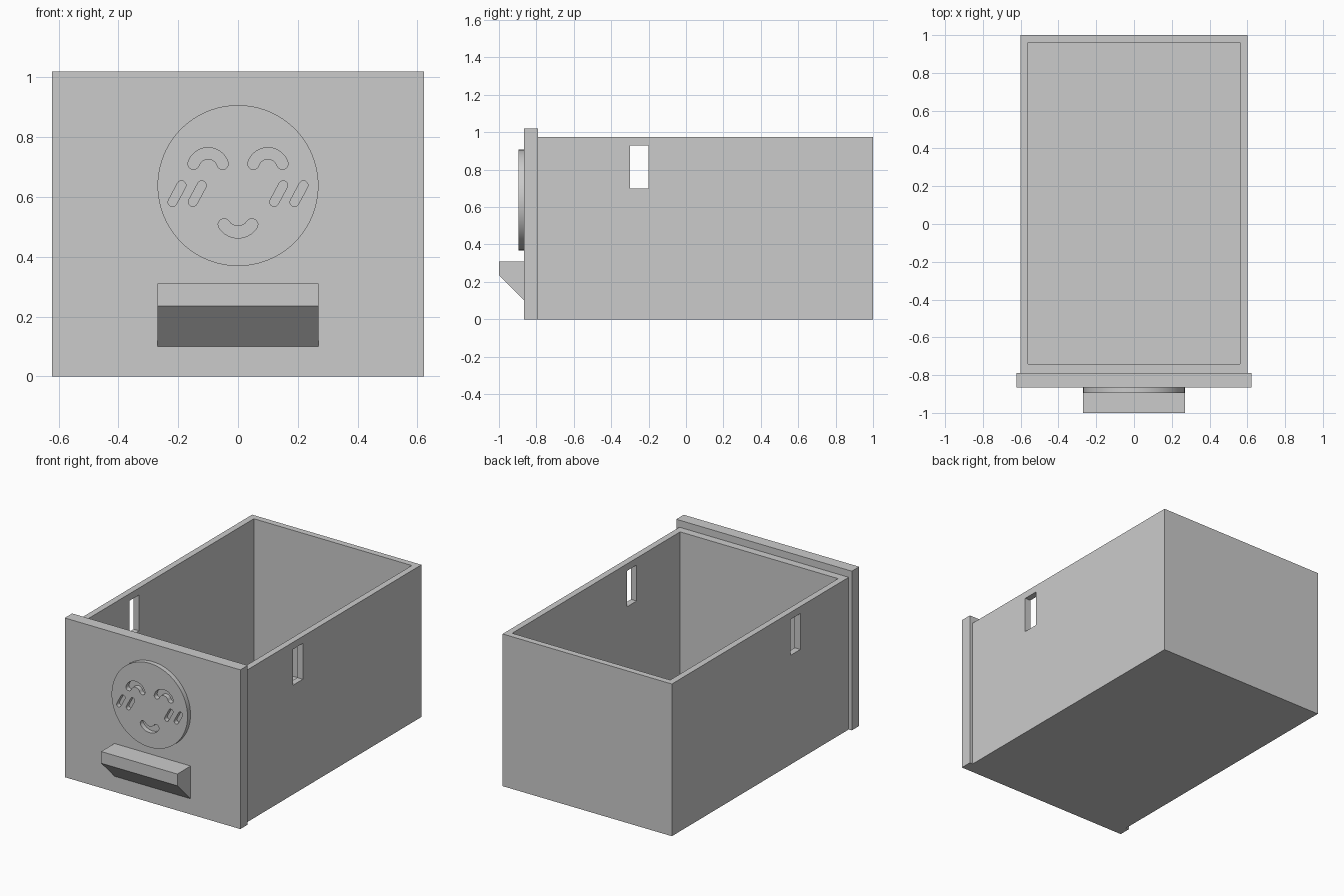
import bpy, bmesh
from math import sin, cos, pi, radians, atan2
from mathutils import Vector

if "Cube" in bpy.data.objects:
    bpy.data.objects.remove(bpy.data.objects["Cube"], do_unlink=True)

COLOUR = (0.6, 0.6, 0.6, 1)
grey = bpy.data.materials.new("plain_grey")
grey.use_nodes = True
grey.diffuse_color = COLOUR
grey.node_tree.nodes["Principled BSDF"].inputs["Base Color"].default_value = COLOUR


def prism(name, outline, direction):
    """Extrude a closed outline of 3D points along a direction."""
    bm = bmesh.new()
    face = bm.faces.new([bm.verts.new(p) for p in outline])
    ext = bmesh.ops.extrude_face_region(bm, geom=[face])
    verts = [g for g in ext["geom"] if isinstance(g, bmesh.types.BMVert)]
    bmesh.ops.translate(bm, verts=verts, vec=direction)
    if len(bm.faces) < len(outline) + 2:
        bm.faces.new([v for v in bm.verts if v not in verts])
    bmesh.ops.recalc_face_normals(bm, faces=bm.faces)
    mesh = bpy.data.meshes.new(name)
    bm.to_mesh(mesh)
    bm.free()
    mesh.materials.append(grey)
    obj = bpy.data.objects.new(name, mesh)
    bpy.context.collection.objects.link(obj)
    return obj


def block(name, x0, x1, y0, y1, z0, z1):
    base = [(x0, y0, z0), (x1, y0, z0), (x1, y1, z0), (x0, y1, z0)]
    return prism(name, base, (0, 0, z1 - z0))


def carve(target, cutter):
    """Subtract a cutter from a part, then remove the cutter."""
    cutter.hide_render = True
    mod = target.modifiers.new("carve", "BOOLEAN")
    mod.operation = "DIFFERENCE"
    mod.solver = "EXACT"
    mod.object = cutter
    bpy.context.view_layer.objects.active = target
    bpy.ops.object.modifier_apply(modifier=mod.name)
    bpy.data.objects.remove(cutter, do_unlink=True)


def arc(cx, cz, r, start, end, n=16):
    angles = [radians(start + (end - start) * i / n) for i in range(n + 1)]
    return [Vector((cx + r * cos(a), cz + r * sin(a))) for a in angles]


def stroke(path, half):
    """Outline of a round-ended stroke along a path in the xz plane."""
    outline = []
    for side in (path, path[::-1]):
        for i, p in enumerate(side):
            d = side[min(i + 1, len(side) - 1)] - side[max(i - 1, 0)]
            outline.append(p + Vector((d.y, -d.x)).normalized() * half)
        heading = atan2(d.y, d.x)
        for k in range(1, 8):
            a = heading - pi / 2 + pi * k / 8
            outline.append(side[-1] + Vector((cos(a), sin(a))) * half)
    return outline


# Open box with a slot through both side walls
box = block("drawer_box", -0.6, 0.6, -0.79, 1, 0, 0.975)
carve(box, block("inside_cutter", -0.56, 0.56, -0.74, 0.96, 0.04, 1.2))
carve(box, block("slot_cutter", -0.8, 0.8, -0.3, -0.2, 0.70, 0.93))

# Front panel
PANEL_Y = -0.865
block("front_panel", -0.622, 0.622, PANEL_Y, -0.79, 0, 1.02)

# Handle with a sloping underside
handle = [(PANEL_Y, 0.10), (PANEL_Y, 0.31), (-1, 0.31), (-1, 0.235)]
prism("handle", [(-0.27, y, z) for y, z in handle], (0.54, 0, 0))

# Round face plate
rim = arc(0, 0.638, 0.269, 0, 360, 96)[:-1]
plate = prism("face_plate", [(p.x, PANEL_Y, p.y) for p in rim], (0, -0.03, 0))

# Grooves for the closed eyes, smile and slanted cheek marks
grooves = [(arc(x, 0.695, 0.051, 18, 162), 0.019) for x in (-0.1, 0.1)]
grooves.append((arc(0, 0.5385, 0.056, -146, -34), 0.02))
for x in (-0.204, -0.136, 0.136, 0.204):
    grooves.append(([Vector((x - 0.015, 0.583)), Vector((x + 0.015, 0.639))], 0.015))
for path, half in grooves:
    points = [(p.x, PANEL_Y + 0.05, p.y) for p in stroke(path, half)]
    carve(plate, prism("groove_cutter", points, (0, -0.15, 0)))

# Smooth curved walls, keep sharp edges
bpy.ops.object.select_all(action="DESELECT")
plate.select_set(True)
bpy.context.view_layer.objects.active = plate
bpy.ops.object.shade_smooth_by_angle(angle=radians(30))
